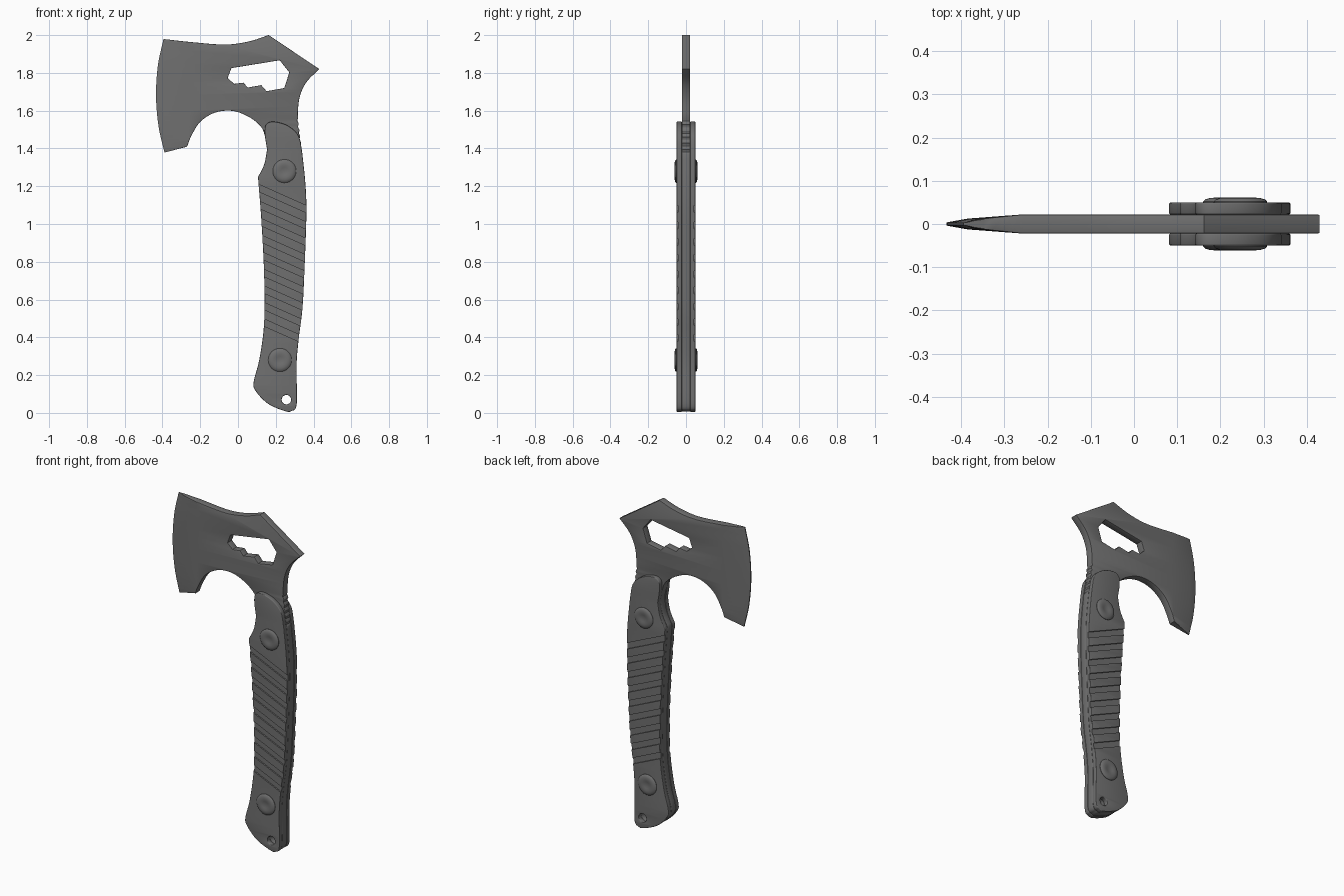
import bpy, bmesh, math
from mathutils import Matrix, Vector

if "Cube" in bpy.data.objects:
    bpy.data.objects.remove(bpy.data.objects["Cube"])

steel = bpy.data.materials.new('dark_grey')
steel.diffuse_color = (.16, .16, .16, 1)
steel.use_nodes = True
steel.node_tree.nodes["Principled BSDF"].inputs["Base Color"].default_value = steel.diffuse_color


def smooth_path(pts, n=6):
    """Catmull-Rom samples through pts (end point left out)."""
    p = [Vector(q) for q in pts]
    p = [2 * p[0] - p[1]] + p + [2 * p[-1] - p[-2]]
    out = []
    for i in range(1, len(p) - 2):
        a, b, c, d = p[i - 1:i + 3]
        for k in range(n):
            t = k / n
            out.append(0.5 * (2 * b + (c - a) * t + (2 * a - 5 * b + 4 * c - d) * t * t
                              + (3 * b - a - 3 * c + d) * t ** 3))
    return out


def circle(x, z, r, n=24):
    return [Vector((x + r * math.cos(-i * math.tau / n), z + r * math.sin(-i * math.tau / n)))
            for i in range(n)]


def area(loop):
    return sum(a.x * b.y - b.x * a.y for a, b in zip(loop, loop[1:] + loop[:1]))


def plate(name, loops, half, bevel, y=0.0, res=1):
    """Bevelled plate from an outer x-z loop and hole loops."""
    cu = bpy.data.curves.new(name, 'CURVE')
    cu.dimensions, cu.fill_mode = '2D', 'BOTH'
    cu.extrude, cu.bevel_depth, cu.bevel_resolution = half - bevel, bevel, res
    for i, loop in enumerate(loops):
        if (area(loop) > 0) != (i == 0):
            loop = loop[::-1]
        sp = cu.splines.new('POLY')
        sp.points.add(len(loop) - 1)
        for q, v in zip(sp.points, loop):
            q.co = (v.x, v.y, 0, 1)
        sp.use_cyclic_u = True
    ob = bpy.data.objects.new(name, cu)
    bpy.context.collection.objects.link(ob)
    select(ob)
    bpy.ops.object.convert(target='MESH')
    ob = bpy.context.object
    ob.data.transform(Matrix.Translation((0, y, 0)) @ Matrix.Rotation(math.pi / 2, 4, 'X'))
    bm = bmesh.new()
    bm.from_mesh(ob.data)
    bmesh.ops.remove_doubles(bm, verts=bm.verts, dist=1e-5)
    bmesh.ops.recalc_face_normals(bm, faces=bm.faces)
    bm.to_mesh(ob.data)
    bm.free()
    return ob


def select(ob):
    bpy.ops.object.select_all(action='DESELECT')
    ob.select_set(True)
    bpy.context.view_layer.objects.active = ob


def finish(ob, mirror=False):
    if mirror:
        m = ob.modifiers.new('mirror', 'MIRROR')
        m.use_axis = (False, True, False)
    select(ob)
    bpy.ops.object.convert(target='MESH')
    ob.data.materials.clear()
    ob.data.materials.append(steel)
    bpy.ops.object.shade_smooth_by_angle(angle=math.radians(32))


# Grip outlines, shared by the steel core and the scales
spine = [(.337, 1.37), (.353, 1.21), (.358, 1.05), (.348, .76), (.337, .55), (.317, .39),
         (.306, .25), (.307, .05), (.283, .014), (.247, .014), (.158, .054), (.094, .123),
         (.088, .17), (.117, .283), (.142, .47), (.143, .71), (.129, 1.0), (.11, 1.247)]
finger = [(.11, 1.247), (.143, 1.316), (.158, 1.395)]
lanyard = circle(.256, .07, .029)

# Steel head and full-length core, with thumb notches on the spine
arch = [(.15, 1.45), (.126, 1.514), (.06, 1.569), (-.03, 1.602), (-.124, 1.592),
        (-.203, 1.542), (-.25, 1.467), (-.272, 1.412)]
edge = [(-.387, 1.382), (-.418, 1.52), (-.431, 1.68), (-.421, 1.84), (-.392, 1.976)]
top = [(-.392, 1.976), (-.256, 1.961), (-.07, 1.947), (.06, 1.964), (.162, 1.997)]
beak = [(.425, 1.82), (.358, 1.75), (.323, 1.67), (.312, 1.575)]
notches = []
for i in range(6):
    z = 1.56 - i * .033
    x = .313 + (1.575 - z) * .12
    notches += [Vector((x, z)), Vector((x - .004, z - .008)), Vector((x - .004, z - .016)),
                Vector((x + .002, z - .024))]
core = (smooth_path(spine) + smooth_path(finger + arch[:1]) + smooth_path(arch)
        + [Vector(arch[-1])] + smooth_path(edge) + smooth_path(top) + [Vector(top[-1])]
        + smooth_path(beak) + notches)
wrench = [Vector(p) for p in [(-.058, 1.772), (-.037, 1.828), (.222, 1.87), (.275, 1.803),
          (.247, 1.717), (.15, 1.7), (.122, 1.732), (.05, 1.719), (.028, 1.745), (-.022, 1.739)]]
head = plate('axe_head', [core, wrench, lanyard], .022, .003)

# Grind the blade down to its cutting edge
bm = bmesh.new()
bm.from_mesh(head.data)
for x in (-.26, -.385):
    bmesh.ops.bisect_plane(bm, geom=bm.verts[:] + bm.edges[:] + bm.faces[:],
                           plane_co=(x, 0, 0), plane_no=(1, 0, 0))
for v in bm.verts:
    if v.co.x < -.26 and v.co.z > 1.3:
        d = v.co.x - (-.435 + .045 * ((v.co.z - 1.68) / .3) ** 2)
        if d < .03:
            f = .15 + .35 * max(d, 0) / .03
        else:
            f = .5 + .5 * min((d - .03) / (-.26 - v.co.x + d - .03), 1)
        v.co.y *= f
bm.to_mesh(head.data)
bm.free()
finish(head)

# Grip scale with slanted grooves, mirrored to the other side
scale_top = [(.158, 1.395), (.146, 1.475), (.152, 1.524), (.19, 1.538), (.263, 1.516),
             (.318, 1.462), (.337, 1.37)]
outline = smooth_path(spine) + smooth_path(finger) + smooth_path(scale_top)
scale = plate('grip_scales', [outline, lanyard], .014, .004, y=-.0361, res=2)
bm = bmesh.new()
for i in range(9):
    m = (Matrix.Translation((.235, -.055, 1.135 - i * .0875))
         @ Matrix.Rotation(math.radians(24), 4, 'Y') @ Matrix.Diagonal((.5, .026, .034, 1)))
    bmesh.ops.create_cube(bm, size=1, matrix=m)
me = bpy.data.meshes.new('groove_cutter')
bm.to_mesh(me)
bm.free()
cutter = bpy.data.objects.new('groove_cutter', me)
bpy.context.collection.objects.link(cutter)
cutter.hide_render = True
b = scale.modifiers.new('grooves', 'BOOLEAN')
b.operation, b.object, b.solver = 'DIFFERENCE', cutter, 'EXACT'
finish(scale, mirror=True)
bpy.data.objects.remove(cutter)

# Domed screws with a dimple, on both sides
dome = [(.062, .044), (.062, .052), (.057, .057), (.045, .0605), (.032, .061),
        (.02, .0585), (.008, .0565)]
for name, x, z in (('upper_screws', .246, 1.28), ('lower_screws', .222, .28)):
    bm = bmesh.new()
    n = 32
    rings = [[bm.verts.new((x + r * math.cos(k * math.tau / n), -y, z + r * math.sin(k * math.tau / n)))
              for k in range(n)] for r, y in dome]
    for a, c in zip(rings, rings[1:]):
        for k in range(n):
            bm.faces.new((a[k], a[(k + 1) % n], c[(k + 1) % n], c[k]))
    bm.faces.new(rings[-1])
    bm.faces.new(rings[0][::-1])
    bmesh.ops.recalc_face_normals(bm, faces=bm.faces)
    me = bpy.data.meshes.new(name)
    bm.to_mesh(me)
    bm.free()
    ob = bpy.data.objects.new(name, me)
    bpy.context.collection.objects.link(ob)
    finish(ob, mirror=True)
